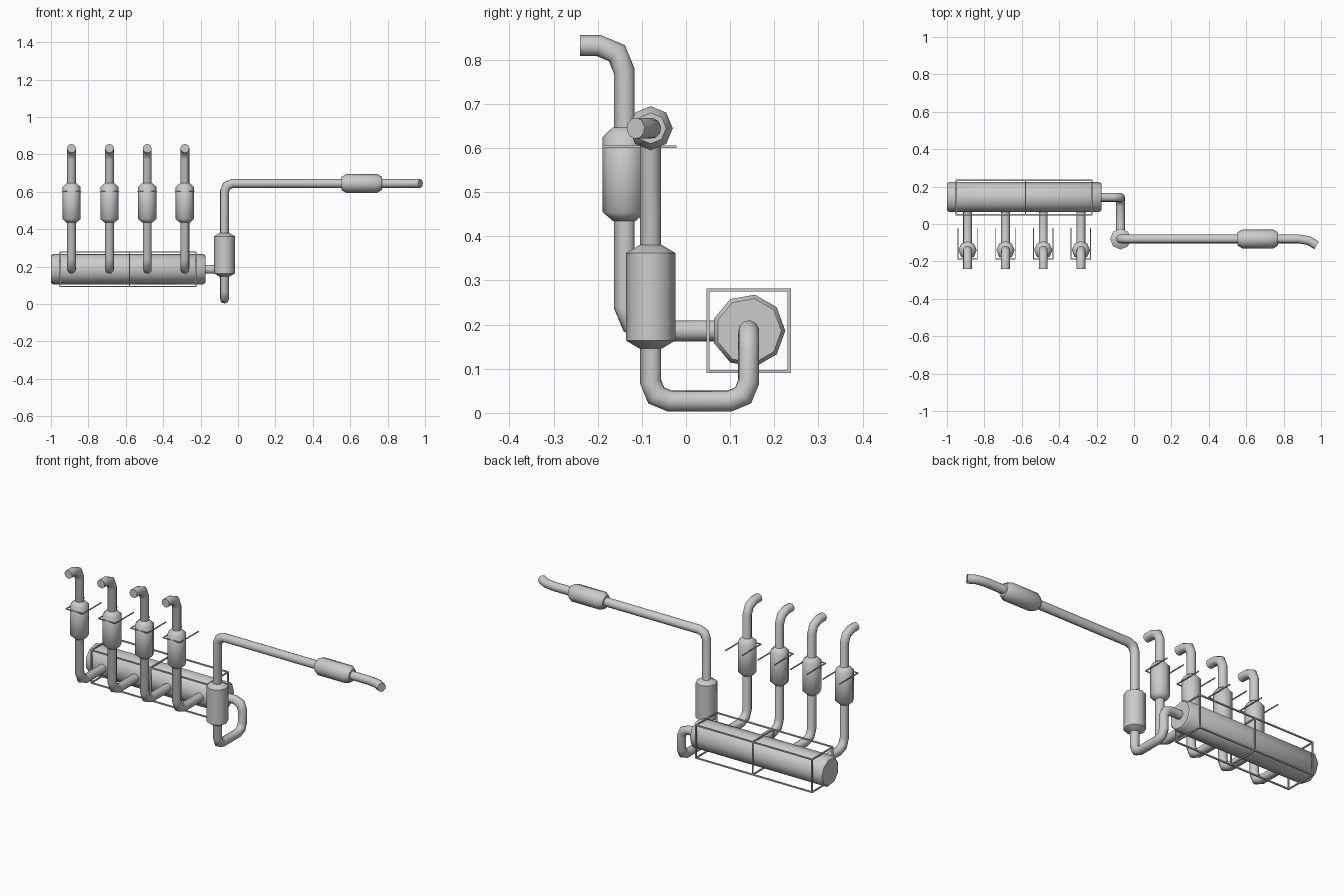
import bpy, bmesh, math
from mathutils import Vector

old = bpy.data.objects.get("Cube")
if old:
    bpy.data.objects.remove(old, do_unlink=True)

steel = bpy.data.materials.new("brushed steel grey")
steel.use_nodes = True
steel.diffuse_color = (0.6, 0.6, 0.6, 1)
steel.node_tree.nodes["Principled BSDF"].inputs["Base Color"].default_value = (0.6, 0.6, 0.6, 1)


def finish(name, bm, smooth=True):
    bmesh.ops.recalc_face_normals(bm, faces=bm.faces)
    mesh = bpy.data.meshes.new(name)
    bm.to_mesh(mesh)
    bm.free()
    mesh.materials.append(steel)
    ob = bpy.data.objects.new(name, mesh)
    bpy.context.collection.objects.link(ob)
    if smooth:
        bpy.ops.object.select_all(action='DESELECT')
        ob.select_set(True)
        bpy.context.view_layer.objects.active = ob
        bpy.ops.object.shade_smooth_by_angle(angle=math.radians(48))
    return ob


def skin(bm, rings):
    """Bridge successive vertex rings and cap both ends."""
    for a, b in zip(rings, rings[1:]):
        n = len(a)
        for i in range(n):
            j = (i + 1) % n
            bm.faces.new((a[i], a[j], b[j], b[i]))
    bm.faces.new(rings[0])
    bm.faces.new(rings[-1])


def fillet(points, radius):
    """Replace each inner corner by a two-segment bend."""
    pts = [Vector(p) for p in points]
    out = [pts[0]]
    for a, c, b in zip(pts, pts[1:], pts[2:]):
        u, v = (a - c).normalized(), (b - c).normalized()
        centre = c + (u + v) * radius
        out += [c + u * radius, centre - (u + v).normalized() * radius, c + v * radius]
    return out + [pts[-1]]


def pipe(name, path, radius=0.024, sides=10):
    """Sweep a round section along a path with mitred joints."""
    bm = bmesh.new()
    dirs = [(b - a).normalized() for a, b in zip(path, path[1:])]
    side = dirs[0].orthogonal().normalized()
    other = dirs[0].cross(side)
    section = [path[0] + (side * math.cos(t) + other * math.sin(t)) * radius
               for t in (2 * math.pi * i / sides for i in range(sides))]
    rings = [[bm.verts.new(p) for p in section]]
    for k in range(1, len(path)):
        d = dirs[k - 1]
        normal = (d + dirs[min(k, len(dirs) - 1)]).normalized()
        section = [p + d * ((path[k] - p).dot(normal) / d.dot(normal)) for p in section]
        rings.append([bm.verts.new(p) for p in section])
    skin(bm, rings)
    return finish(name, bm)


def canister(name, profile, origin, axis, sides=8, turn=0.0):
    """Lathe (distance, radius) pairs about the x or z axis."""
    bm = bmesh.new()
    rings = []
    for d, r in profile:
        ring = []
        for i in range(sides):
            t = 2 * math.pi * i / sides + turn
            c, s = r * math.cos(t), r * math.sin(t)
            offset = Vector((d, c, s)) if axis == 'x' else Vector((c, s, d))
            ring.append(bm.verts.new(Vector(origin) + offset))
        rings.append(ring)
    skin(bm, rings)
    return finish(name, bm)


def bars(name, segments, thick):
    """Square rods along the axes, joined in one object."""
    bm = bmesh.new()
    for a, b in segments:
        a, b = Vector(a), Vector(b)
        made = bmesh.ops.create_cube(bm, size=1)["verts"]
        size = [abs(x) + thick for x in (b - a)]
        bmesh.ops.scale(bm, vec=size, verts=made)
        bmesh.ops.translate(bm, vec=(a + b) / 2, verts=made)
    return finish(name, bm, smooth=False)


# Collector tank lying along x
Y, Z = 0.142, 0.186
canister("collector_tank", [(-1, 0.074), (-0.988, 0.083), (-0.187, 0.083), (-0.175, 0.074)],
         (0, Y, Z), 'x', sides=9)

# Open frame around the tank: three hoops and four long rails
h = 0.092
corners = [(Y - h, Z - h), (Y + h, Z - h), (Y + h, Z + h), (Y - h, Z + h)]
hoops = (-0.95, -0.58, -0.226)
segments = [((x, *a), (x, *b)) for x in hoops
            for a, b in zip(corners, corners[1:] + corners[:1])]
segments += [((hoops[0], *c), (hoops[-1], *c)) for c in corners]
bars("tank_frame", segments, 0.007)

# Four risers, each with a canister and a U-shaped bracket
V = -0.14
for i, x in enumerate((-0.89, -0.687, -0.485, -0.284), 1):
    path = fillet([(x, Y - 0.04, Z), (x, V, Z), (x, V, 0.832), (x, -0.24, 0.832)], 0.057)
    pipe(f"riser_pipe_{i}", path)
    canister(f"riser_canister_{i}",
             [(0.435, 0.026), (0.455, 0.049), (0.625, 0.049), (0.647, 0.026)], (x, V, 0), 'z')
    w, front, back = 0.052, -0.187, -0.024
    bars(f"riser_bracket_{i}",
         [((x - w, front, 0.603), (x - w, back, 0.603)),
          ((x + w, front, 0.603), (x + w, back, 0.603)),
          ((x - w, front, 0.603), (x + w, front, 0.603))], 0.005)

# Outlet pipe: out of the tank, under, up and away to the left
X, M, T = -0.072, -0.08, 0.645
path = fillet([(-0.2, Y, Z), (X, Y, Z), (X, Y, 0.027), (X, M, 0.027), (X, M, T), (0.88, M, T)], 0.043)
path += [Vector((0.935, M - 0.009, T)), Vector((0.976, M - 0.034, T))]
pipe("outlet_pipe", path)
canister("upright_muffler", [(0.146, 0.026), (0.164, 0.056), (0.362, 0.056), (0.38, 0.026)],
         (X, M, 0), 'z')
canister("tail_muffler", [(0.553, 0.035), (0.578, 0.05), (0.745, 0.05), (0.77, 0.035)],
         (0, M, T), 'x')
